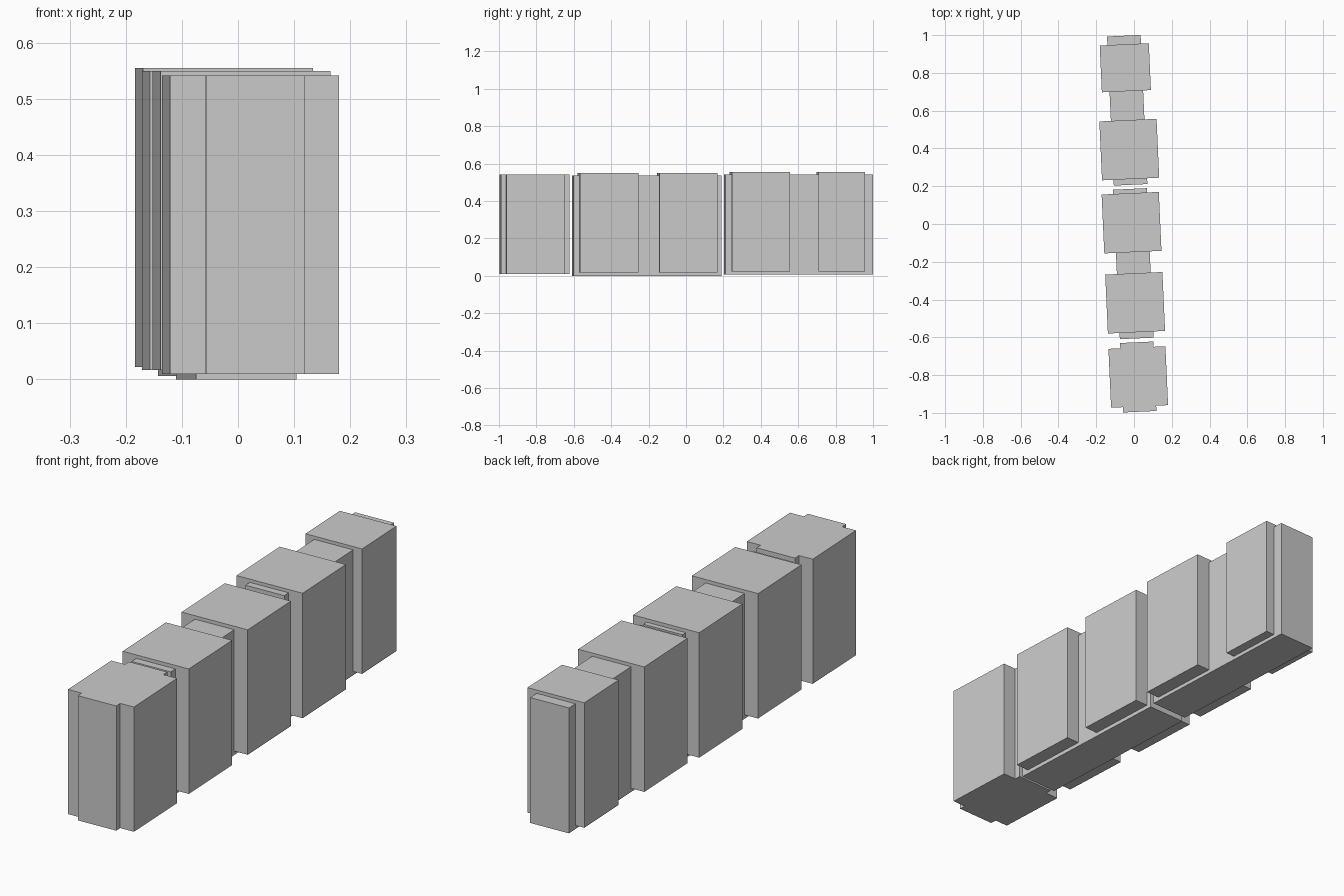
import bpy
import bmesh
from mathutils import Matrix
from math import radians

if "Cube" in bpy.data.objects:
    bpy.data.objects.remove(bpy.data.objects["Cube"])

TURN = radians(2.6)  # the whole row is turned slightly about z


def prism(name, outline, centre, z0, z1):
    """Extrude a flat outline from z0 to z1, turned and placed at centre."""
    bm = bmesh.new()
    base = bm.faces.new([bm.verts.new((x, y, z0)) for x, y in outline])
    ext = bmesh.ops.extrude_face_region(bm, geom=[base])
    top = [v for v in ext["geom"] if isinstance(v, bmesh.types.BMVert)]
    bmesh.ops.translate(bm, verts=top, vec=(0, 0, z1 - z0))
    bmesh.ops.recalc_face_normals(bm, faces=bm.faces)
    place = Matrix.Translation((*centre, 0)) @ Matrix.Rotation(TURN, 4, 'Z')
    bmesh.ops.transform(bm, matrix=place, verts=bm.verts)
    mesh = bpy.data.meshes.new(name)
    bm.to_mesh(mesh)
    bm.free()
    obj = bpy.data.objects.new(name, mesh)
    bpy.context.collection.objects.link(obj)
    return obj


def rect(w, l):
    return [(-w / 2, -l / 2), (w / 2, -l / 2), (w / 2, l / 2), (-w / 2, l / 2)]


# Narrow cores, each running through two wide blocks
prism("front_core", rect(0.179, 0.792), (-0.0035, -0.21), 0.0, 0.535)
prism("rear_core", rect(0.178, 0.790), (-0.036, 0.602), 0.006, 0.541)

# Wide blocks wrapped around the cores
for name, w, l, centre, z0, z1 in [
    ("block_2", 0.303, 0.312, (0.006, -0.417), 0.017, 0.550),
    ("block_3", 0.303, 0.312, (-0.013, 0.007), 0.017, 0.550),
    ("block_4", 0.303, 0.312, (-0.025, 0.394), 0.022, 0.555),
    ("block_5", 0.260, 0.248, (-0.046, 0.827), 0.022, 0.555),
]:
    prism(name, rect(w, l), centre, z0, z1)

# End block: one cross-shaped piece with flush tabs front and back
W, L, w, l = 0.151, 0.156, 0.088, 0.184
cross = [(-w, -l), (w, -l), (w, -L), (W, -L), (W, L), (w, L),
         (w, l), (-w, l), (-w, L), (-W, L), (-W, -L), (-w, -L)]
prism("end_block", cross, (0.0225, -0.810), 0.010, 0.542)
